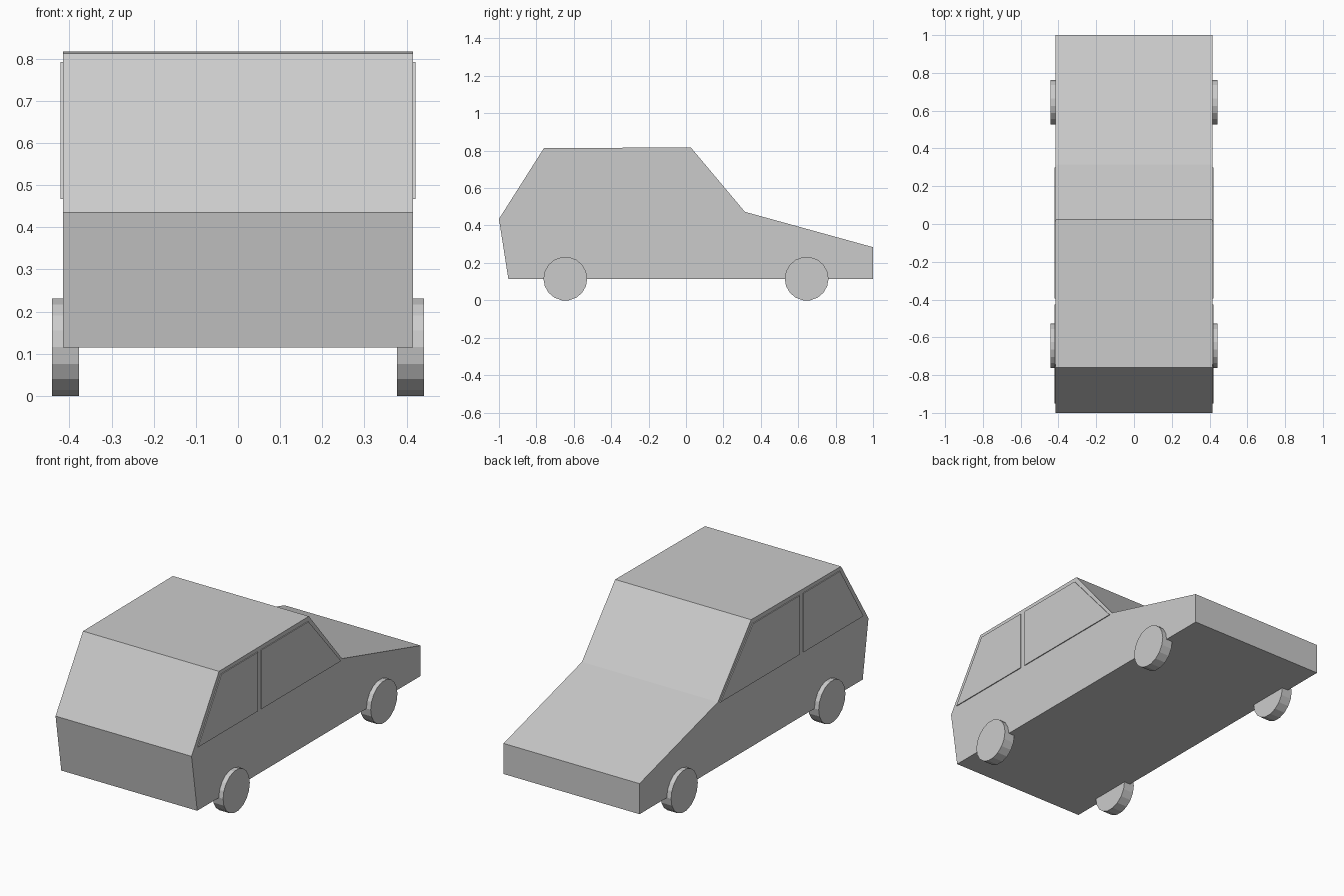
import bpy, bmesh, math

if "Cube" in bpy.data.objects:
    bpy.data.objects.remove(bpy.data.objects["Cube"], do_unlink=True)

# One flat grey for every part
grey = bpy.data.materials.new("light_grey")
grey.use_nodes = True
colour = (0.6, 0.6, 0.6, 1)
grey.diffuse_color = colour
grey.node_tree.nodes["Principled BSDF"].inputs["Base Color"].default_value = colour


def extrude_profile(name, profile, x0, x1):
    """Solid made from a (y, z) side profile, extruded from x0 to x1."""
    bm = bmesh.new()
    face = bm.faces.new([bm.verts.new((x0, y, z)) for y, z in profile])
    new = bmesh.ops.extrude_face_region(bm, geom=[face])["geom"]
    verts = [v for v in new if isinstance(v, bmesh.types.BMVert)]
    bmesh.ops.translate(bm, verts=verts, vec=(x1 - x0, 0, 0))
    bmesh.ops.recalc_face_normals(bm, faces=bm.faces)
    mesh = bpy.data.meshes.new(name)
    bm.to_mesh(mesh)
    bm.free()
    mesh.materials.append(grey)
    obj = bpy.data.objects.new(name, mesh)
    bpy.context.collection.objects.link(obj)
    return obj


# Body shell
half_width = 0.416
body = [(-0.95, 0.115), (-1, 0.435), (-0.76, 0.813), (0.025, 0.818),
        (0.315, 0.473), (1, 0.284), (1, 0.115)]
extrude_profile("body", body, -half_width, half_width)

# Side window plates
windows = {
    "tailgate_end_window": [(-0.95, 0.467), (-0.745, 0.793), (-0.427, 0.793), (-0.427, 0.467)],
    "bonnet_end_window": [(-0.395, 0.467), (-0.395, 0.793), (0.015, 0.793), (0.3, 0.467)],
}
for side, sign in (("left", 1), ("right", -1)):
    for name, outline in windows.items():
        extrude_profile(f"{side}_{name}", outline, sign * (half_width - 0.003), sign * 0.421)

    # Wheels
    for end, y in (("tailgate_end", -0.645), ("bonnet_end", 0.645)):
        bpy.ops.mesh.primitive_cylinder_add(
            vertices=18, radius=0.117, depth=0.064,
            location=(sign * 0.41, y, 0.1155), rotation=(0, math.pi / 2, 0))
        wheel = bpy.context.object
        wheel.name = f"{side}_{end}_wheel"
        wheel.data.materials.append(grey)
